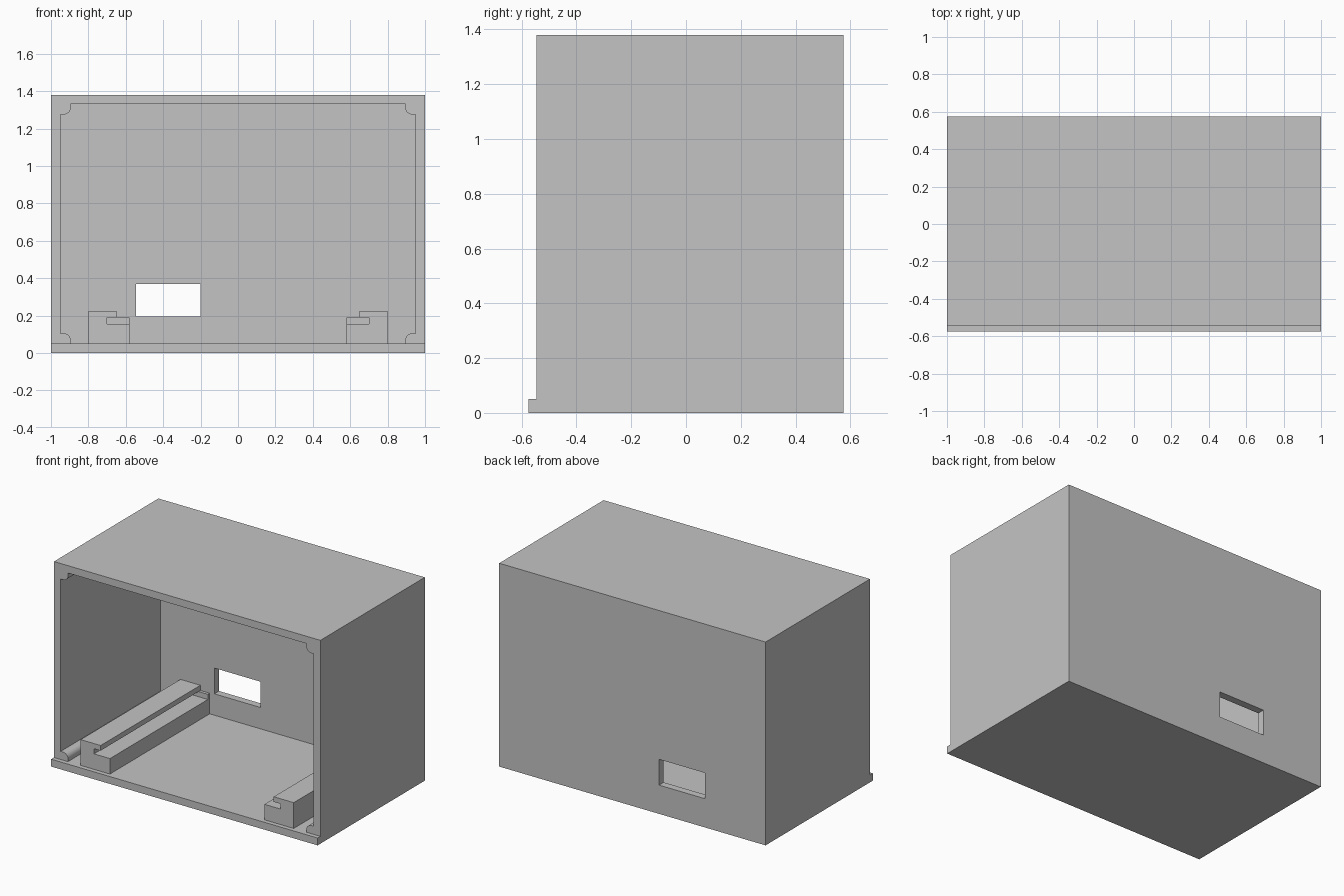
import bpy, bmesh, math
from mathutils import Vector

if "Cube" in bpy.data.objects:
    bpy.data.objects.remove(bpy.data.objects["Cube"], do_unlink=True)

GREY = (0.55, 0.55, 0.55, 1)
grey = bpy.data.materials.new("plain grey")
grey.use_nodes = True
grey.diffuse_color = GREY
grey.node_tree.nodes["Principled BSDF"].inputs["Base Color"].default_value = GREY

HEIGHT, WALL = 1.38, 0.05
FRONT, BACK, LIP = -0.545, 0.575, -0.575
INNER_BACK = BACK - WALL


def prism(name, profile, axis, start, end):
    """Extrude a 2D outline along x (outline in y, z) or y (outline in x, z)."""
    bm = bmesh.new()
    verts = [bm.verts.new((start, a, b) if axis == "x" else (a, start, b))
             for a, b in profile]
    face = bm.faces.new(verts)
    out = bmesh.ops.extrude_face_region(bm, geom=[face])
    moved = [v for v in out["geom"] if isinstance(v, bmesh.types.BMVert)]
    step = Vector((1, 0, 0) if axis == "x" else (0, 1, 0)) * (end - start)
    bmesh.ops.translate(bm, verts=moved, vec=step)
    bmesh.ops.recalc_face_normals(bm, faces=bm.faces)
    mesh = bpy.data.meshes.new(name)
    bm.to_mesh(mesh)
    bm.free()
    mesh.materials.append(grey)
    obj = bpy.data.objects.new(name, mesh)
    bpy.context.collection.objects.link(obj)
    return obj


def rect(x0, x1, z0, z1):
    return [(x0, z0), (x1, z0), (x1, z1), (x0, z1)]


def select_only(obj):
    bpy.ops.object.select_all(action="DESELECT")
    obj.select_set(True)
    bpy.context.view_layer.objects.active = obj


def cut(obj, cutter):
    mod = obj.modifiers.new("cut", "BOOLEAN")
    mod.operation, mod.solver, mod.object = "DIFFERENCE", "EXACT", cutter
    select_only(obj)
    bpy.ops.object.modifier_apply(modifier=mod.name)
    bpy.data.objects.remove(cutter, do_unlink=True)


def opening_outline(post=0.055, radius=0.036, steps=8):
    """Inner outline with a rounded post left standing in each corner."""
    half, mid = 1 - WALL, HEIGHT / 2
    tall = mid - WALL
    quarter = [(half, tall - post)]
    for i in range(steps + 1):
        t = math.pi / 2 * i / steps
        quarter.append((half - post + radius * (1 - math.sin(t)),
                        tall - post + radius * (1 - math.cos(t))))
    quarter.append((half - post, tall))
    points = []
    for sx, sz in ((1, 1), (-1, 1), (-1, -1), (1, -1)):
        corner = quarter if sx * sz > 0 else quarter[::-1]
        points += [(sx * x, mid + sz * z) for x, z in corner]
    return points


# Open-fronted case with a threshold lip along the bottom
case = prism("case", [(LIP, 0), (BACK, 0), (BACK, HEIGHT), (FRONT, HEIGHT),
                      (FRONT, WALL), (LIP, WALL)], "x", -1, 1)
cut(case, prism("opening_cutter", opening_outline(), "y", -0.7, INNER_BACK))

# Rectangular window through the back wall
cut(case, prism("window_cutter", rect(-0.545, -0.2, 0.195, 0.37), "y", 0.4, 0.7))
select_only(case)
bpy.ops.object.shade_smooth_by_angle(angle=math.radians(30))

# Slotted guide rails, each with a small stop closing the slot at the back
rail = [(0.80, WALL), (0.58, WALL), (0.58, 0.155), (0.70, 0.155),
        (0.70, 0.19), (0.65, 0.19), (0.65, 0.225), (0.80, 0.225)]
stop = rect(0.58, 0.70, 0.155, 0.19)
for side, s in (("left", 1), ("right", -1)):
    prism(side + "_rail", [(s * x, z) for x, z in rail], "y", FRONT, INNER_BACK)
    prism(side + "_rail_stop", [(s * x, z) for x, z in stop], "y",
          INNER_BACK - 0.02, INNER_BACK)
